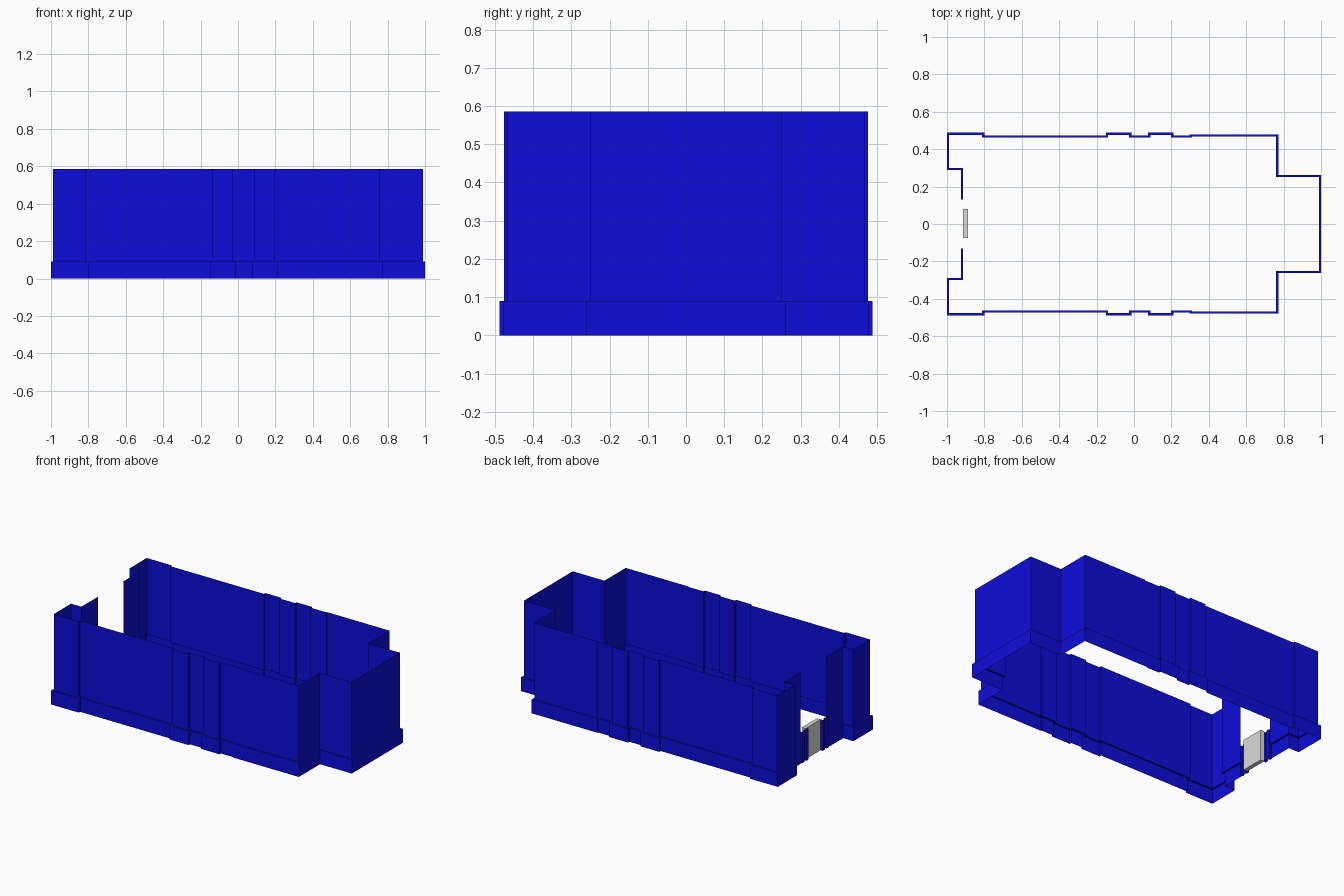
import bpy, bmesh
from mathutils import Vector

cube = bpy.data.objects.get("Cube")
if cube:
    bpy.data.objects.remove(cube, do_unlink=True)

HEIGHT, BASE_TOP, LEDGE, DOOR_TOP = 0.585, 0.09, 0.012, 0.2


def material(name, colour):
    mat = bpy.data.materials.new(name)
    mat.use_nodes = True
    mat.diffuse_color = (*colour, 1)
    mat.node_tree.nodes["Principled BSDF"].inputs["Base Color"].default_value = (*colour, 1)
    return mat


blue = material("deep blue", (0.004, 0.004, 0.7))
grey = material("light grey", (0.7, 0.7, 0.7))


def make_object(name, bm, mat):
    mesh = bpy.data.meshes.new(name)
    bm.to_mesh(mesh)
    bm.free()
    mesh.materials.append(mat)
    obj = bpy.data.objects.new(name, mesh)
    bpy.context.collection.objects.link(obj)
    return obj


def sheet(name, rings, mat):
    """Thin open wall: each ring is a path and a height, joined in turn."""
    bm = bmesh.new()
    rows = [[bm.verts.new((p[0], p[1], z)) for p in path] for path, z in rings]
    for low, high in zip(rows, rows[1:]):
        for i in range(len(low) - 1):
            bm.faces.new((low[i + 1], low[i], high[i], high[i + 1]))
    return make_object(name, bm, mat)


def mirrored(half):
    """Complete a path by mirroring it across y = 0."""
    return half + [(x, -y) for x, y in reversed(half)]


def offset(path, d):
    """Move a clockwise path outward by d with mitred corners."""
    pts = [Vector(p) for p in path]
    normals = []
    for a, b in zip(pts, pts[1:]):
        t = (b - a).normalized()
        normals.append(Vector((-t.y, t.x)))
    result = []
    for i, p in enumerate(pts):
        n1 = normals[max(i - 1, 0)]
        n2 = normals[min(i, len(normals) - 1)]
        m = n1 + n2
        result.append(p + m * (2 * d / m.length_squared))
    return result


# Plan of one half: recessed entrance, corner block, two pilasters, end bay
OUTER, INNER = 0.476, 0.462
half = [(-0.914, 0.132), (-0.914, 0.3), (-0.988, 0.3), (-0.988, OUTER), (-0.812, OUTER), (-0.812, INNER)]
for x0, x1 in ((-0.138, -0.026), (0.087, 0.198)):
    half += [(x0, INNER), (x0, OUTER), (x1, OUTER), (x1, INNER)]
half += [(0.31, INNER), (0.31, 0.467), (0.76, 0.467), (0.76, 0.25), (0.988, 0.25)]
wall = mirrored(half)
plinth = offset(wall, LEDGE)

# Walls, with the ledge and plinth below them
sheet("outer_walls", [(wall, BASE_TOP), (wall, HEIGHT)], blue)
sheet("plinth", [(plinth, 0), (plinth, BASE_TOP), (wall, BASE_TOP)], blue)

# Low stepped jambs beside the door
for side, name in ((1, "left_door_jamb"), (-1, "right_door_jamb")):
    jamb = [(-0.914, 0.132), (-0.93, 0.132), (-0.93, 0.115), (-0.92, 0.115),
            (-0.92, 0.095), (-0.93, 0.095), (-0.93, 0.075), (-0.914, 0.075)]
    jamb = [(x, y * side) for x, y in jamb]
    sheet(name, [(jamb, 0), (jamb, DOOR_TOP)], blue)

# Door slab
bm = bmesh.new()
bmesh.ops.create_cube(bm, size=1)
bmesh.ops.scale(bm, verts=bm.verts, vec=(0.026, 0.154, DOOR_TOP))
bmesh.ops.translate(bm, verts=bm.verts, vec=(-0.901, 0.003, DOOR_TOP / 2))
make_object("door", bm, grey)
